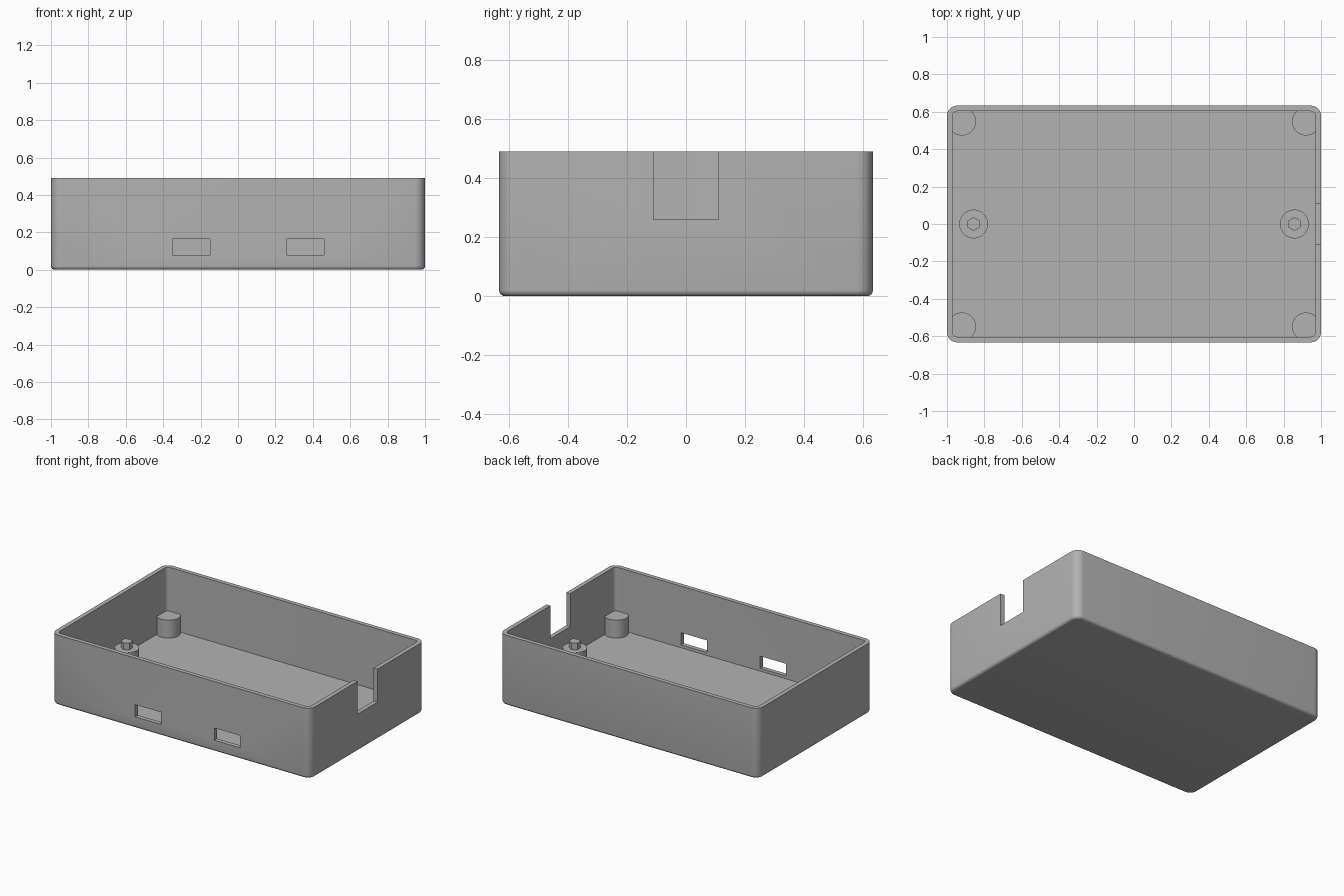
import bpy, bmesh
from math import pi

cube = bpy.data.objects.get("Cube")
if cube:
    bpy.data.objects.remove(cube, do_unlink=True)

grey = bpy.data.materials.new("plain grey")
grey.use_nodes = True
grey.diffuse_color = (0.45, 0.45, 0.45, 1)
grey.node_tree.nodes["Principled BSDF"].inputs["Base Color"].default_value = grey.diffuse_color

HALF_X, HALF_Y, HEIGHT = 1.0, 0.633, 0.49
WALL, FLOOR, POST_TOP, PEG_TOP = 0.03, 0.06, 0.185, 0.232


def finish(name, bm):
    mesh = bpy.data.meshes.new(name)
    bmesh.ops.recalc_face_normals(bm, faces=bm.faces)
    bm.to_mesh(mesh)
    bm.free()
    obj = bpy.data.objects.new(name, mesh)
    bpy.context.collection.objects.link(obj)
    mesh.materials.append(grey)
    return obj


def smooth(obj):
    bpy.ops.object.select_all(action='DESELECT')
    obj.select_set(True)
    bpy.context.view_layer.objects.active = obj
    bpy.ops.object.shade_smooth_by_angle(angle=0.6)


def box(name, low, high, corner=0, base=0):
    """Box with rounded upright corners and an optional rounded bottom rim."""
    bm = bmesh.new()
    bmesh.ops.create_cube(bm, size=1)
    for v in bm.verts:
        for i in range(3):
            v.co[i] = high[i] if v.co[i] > 0 else low[i]
    if corner:
        upright = [e for e in bm.edges if abs(e.verts[0].co.z - e.verts[1].co.z) > 0.01]
        bmesh.ops.bevel(bm, geom=upright, offset=corner, segments=8,
                        profile=0.5, affect='EDGES')
    if base:
        rim = [e for e in bm.edges if all(v.co.z < low[2] + 0.001 for v in e.verts)]
        bmesh.ops.bevel(bm, geom=rim, offset=base, segments=4,
                        profile=0.5, affect='EDGES')
    return finish(name, bm)


def cylinder(name, x, y, bottom, top, radius, sides, turn=0):
    bm = bmesh.new()
    bmesh.ops.create_cone(bm, cap_ends=True, segments=sides, radius1=radius,
                          radius2=radius, depth=top - bottom)
    obj = finish(name, bm)
    obj.location = (x, y, (top + bottom) / 2)
    obj.rotation_euler.z = turn
    return obj


# Outer tray body
tray = box("tray", (-HALF_X, -HALF_Y, 0), (HALF_X, HALF_Y, HEIGHT), 0.055, 0.02)

# Cavity, two front slots and the open notch in the left wall
ix, iy = HALF_X - WALL, HALF_Y - WALL
cutters = [
    box("cavity_cutter", (-ix, -iy, FLOOR), (ix, iy, 0.7), 0.025),
    box("notch_cutter", (0.9, -0.11, 0.26), (1.1, 0.11, 0.7)),
]
for x in (-0.35, 0.26):
    cutters.append(box("slot_cutter", (x, -0.7, 0.08), (x + 0.2, -0.55, 0.165)))

bpy.context.view_layer.objects.active = tray
for cutter in cutters:
    cutter.hide_render = True
    cut = tray.modifiers.new("cut", 'BOOLEAN')
    cut.operation, cut.solver, cut.object = 'DIFFERENCE', 'EXACT', cutter
    bpy.ops.object.modifier_apply(modifier=cut.name)
for cutter in cutters:
    bpy.data.objects.remove(cutter, do_unlink=True)
smooth(tray)

# Supports: four corner posts, two end posts with hexagonal pegs
for sx, side in ((-1, "right"), (1, "left")):
    for sy, end in ((-1, "front"), (1, "back")):
        smooth(cylinder(f"{end}_{side}_corner_post", sx * 0.92, sy * 0.548,
                        FLOOR - 0.01, POST_TOP, 0.075, 48))
    smooth(cylinder(f"{side}_post", sx * 0.858, 0, FLOOR - 0.01, POST_TOP, 0.077, 48))
    cylinder(f"{side}_peg", sx * 0.858, 0, POST_TOP - 0.01, PEG_TOP, 0.037, 6)
